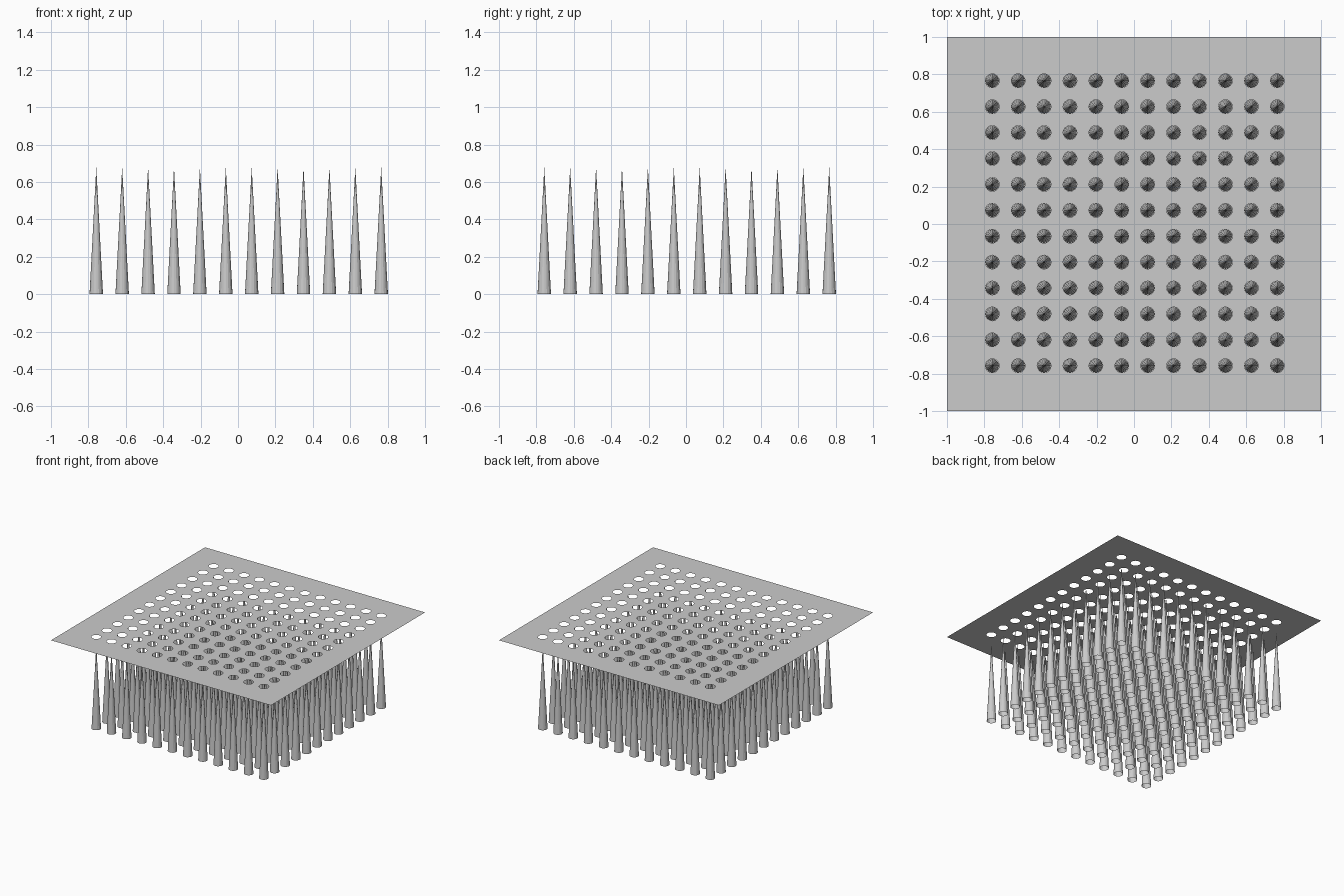
import bpy, bmesh
from math import cos, sin, tau

if "Cube" in bpy.data.objects:
    bpy.data.objects.remove(bpy.data.objects["Cube"])

N, STEP, OFF = 12, 0.1385, 0.004      # grid of spikes and matching holes
SIDES, R_SPIKE, R_HOLE = 16, 0.036, 0.037
SPIKE_H, PLATE_Z = 0.68, 0.75

centres = [(OFF + (i - (N - 1) / 2) * STEP, OFF + (j - (N - 1) / 2) * STEP)
           for i in range(N) for j in range(N)]


def ring(bm, x, y, z, r):
    return [bm.verts.new((x + r * cos(tau * k / SIDES), y + r * sin(tau * k / SIDES), z))
            for k in range(SIDES)]


def loop_edges(bm, verts):
    return [bm.edges.new((a, b)) for a, b in zip(verts, verts[1:] + verts[:1])]


def finish(bm, name):
    mesh = bpy.data.meshes.new(name)
    bm.to_mesh(mesh)
    bm.free()
    obj = bpy.data.objects.new(name, mesh)
    bpy.context.collection.objects.link(obj)
    return obj


# Paper-thin square plate pierced by round holes
bm = bmesh.new()
corners = [bm.verts.new((x, y, PLATE_Z)) for x, y in ((-1, -1), (1, -1), (1, 1), (-1, 1))]
edges = loop_edges(bm, corners)
for x, y in centres:
    edges += loop_edges(bm, ring(bm, x, y, PLATE_Z, R_HOLE))
bmesh.ops.triangle_fill(bm, edges=edges, use_beauty=True, normal=(0, 0, 1))
for f in bm.faces:
    f.normal_update()
    if f.normal.z < 0:
        f.normal_flip()
finish(bm, "perforated_plate")

# Hollow, open-bottomed spikes standing below the holes
bm = bmesh.new()
for x, y in centres:
    base = ring(bm, x, y, 0, R_SPIKE)
    tip = bm.verts.new((x, y, SPIKE_H))
    for a, b in zip(base, base[1:] + base[:1]):
        bm.faces.new((a, b, tip))
finish(bm, "spikes")
